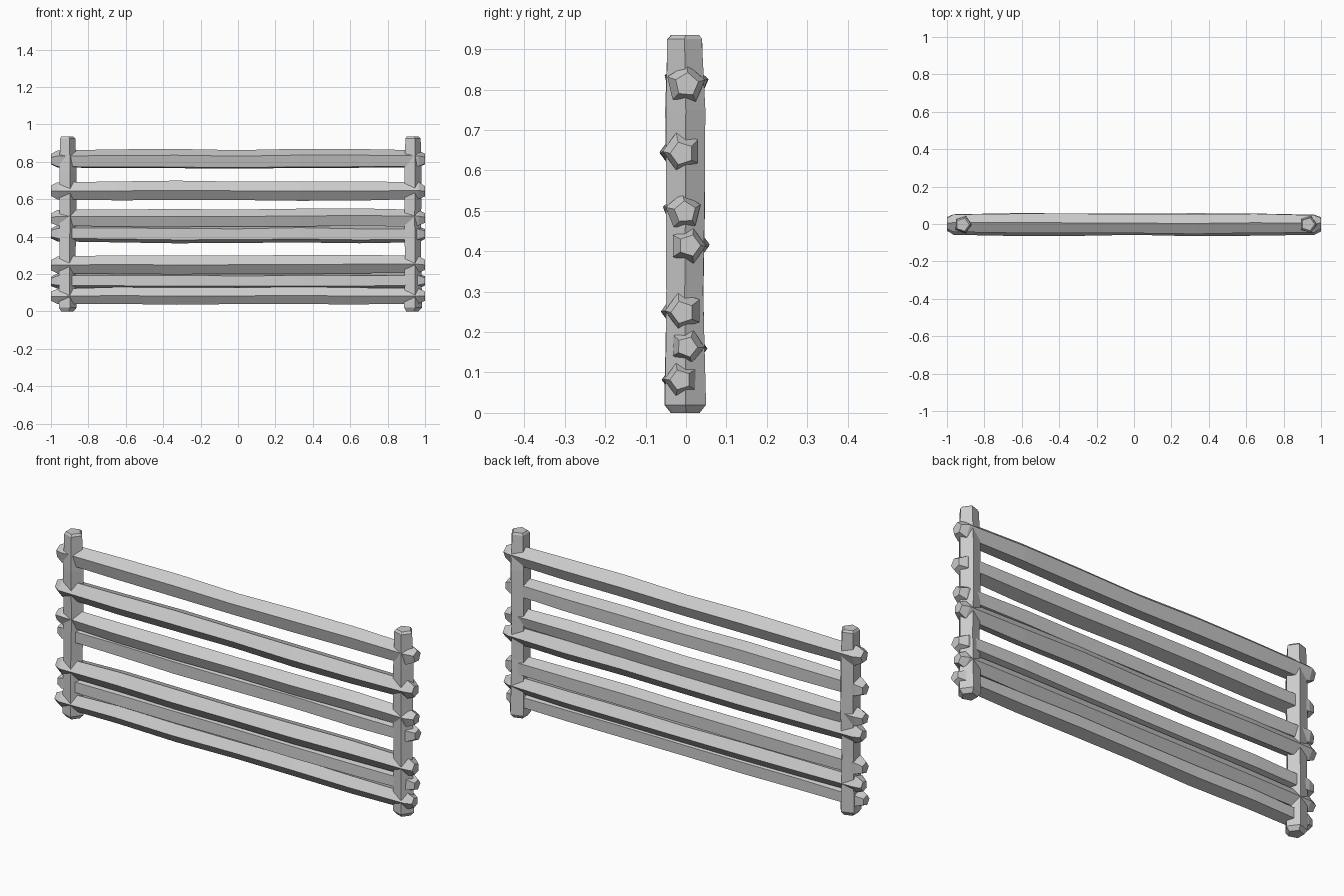
import bpy, bmesh, random
from math import cos, sin, radians, tau
from mathutils import Vector

cube = bpy.data.objects.get("Cube")
if cube:
    bpy.data.objects.remove(cube, do_unlink=True)

wood = bpy.data.materials.new("weathered_grey")
wood.use_nodes = True
GREY = (0.6, 0.6, 0.6, 1)
wood.diffuse_color = GREY
wood.node_tree.nodes["Principled BSDF"].inputs["Base Color"].default_value = GREY

SIDES = 5


def log(name, centre, u, v, axis, stations, phase, jitter, rng):
    """Rough five-sided log lofted through (distance, radius) stations."""
    bm = bmesh.new()
    rings = []
    for dist, radius in stations:
        shift = u * rng.uniform(-jitter, jitter) + v * rng.uniform(-jitter, jitter)
        ring = []
        for i in range(SIDES):
            a = radians(phase) + tau * i / SIDES
            p = centre + axis * dist + shift + (u * cos(a) + v * sin(a)) * radius
            ring.append(bm.verts.new(p))
        rings.append(ring)
    for low, high in zip(rings, rings[1:]):
        for i in range(SIDES):
            j = (i + 1) % SIDES
            bm.faces.new((low[i], low[j], high[j], high[i]))
    bm.faces.new(rings[0][::-1])
    bm.faces.new(rings[-1])
    bmesh.ops.recalc_face_normals(bm, faces=bm.faces)
    mesh = bpy.data.meshes.new(name)
    bm.to_mesh(mesh)
    bm.free()
    mesh.materials.append(wood)
    obj = bpy.data.objects.new(name, mesh)
    bpy.context.collection.objects.link(obj)
    return obj


X, Y, Z = Vector((1, 0, 0)), Vector((0, 1, 0)), Vector((0, 0, 1))
rng = random.Random(4)

# Upright posts with chamfered ends
post_stations = [(0, 0.036), (0.02, 0.053), (0.3, 0.048), (0.5, 0.05),
                 (0.75, 0.051), (0.925, 0.045), (0.935, 0.036)]
for name, x in (("right_post", -0.915), ("left_post", 0.93)):
    log(name, Vector((x, -0.002, 0)), X, Y, Z, post_stations, 0, 0.002, rng)

# Horizontal rails: height, depth offset, roll, thickness
rails = [(0.083, -0.012, 36, 0.047), (0.163, 0.004, -3, 0.047),
         (0.25, -0.006, 36, 0.052), (0.415, 0.007, 0, 0.05),
         (0.498, -0.004, 22, 0.05), (0.645, -0.008, 36, 0.053),
         (0.812, 0.0, 13, 0.054)]
half = [(0, 0.98), (0.33, 1.03), (0.65, 1.0), (0.965, 0.91), (1.0, 0.55)]
profile = [(-d, s) for d, s in half[:0:-1]] + half
for n, (z, y, roll, r) in enumerate(rails, 1):
    stations = [(d, s * r) for d, s in profile]
    log(f"rail_{n}", Vector((0, y, z)), Y, Z, X, stations, roll, 0.003, rng)
